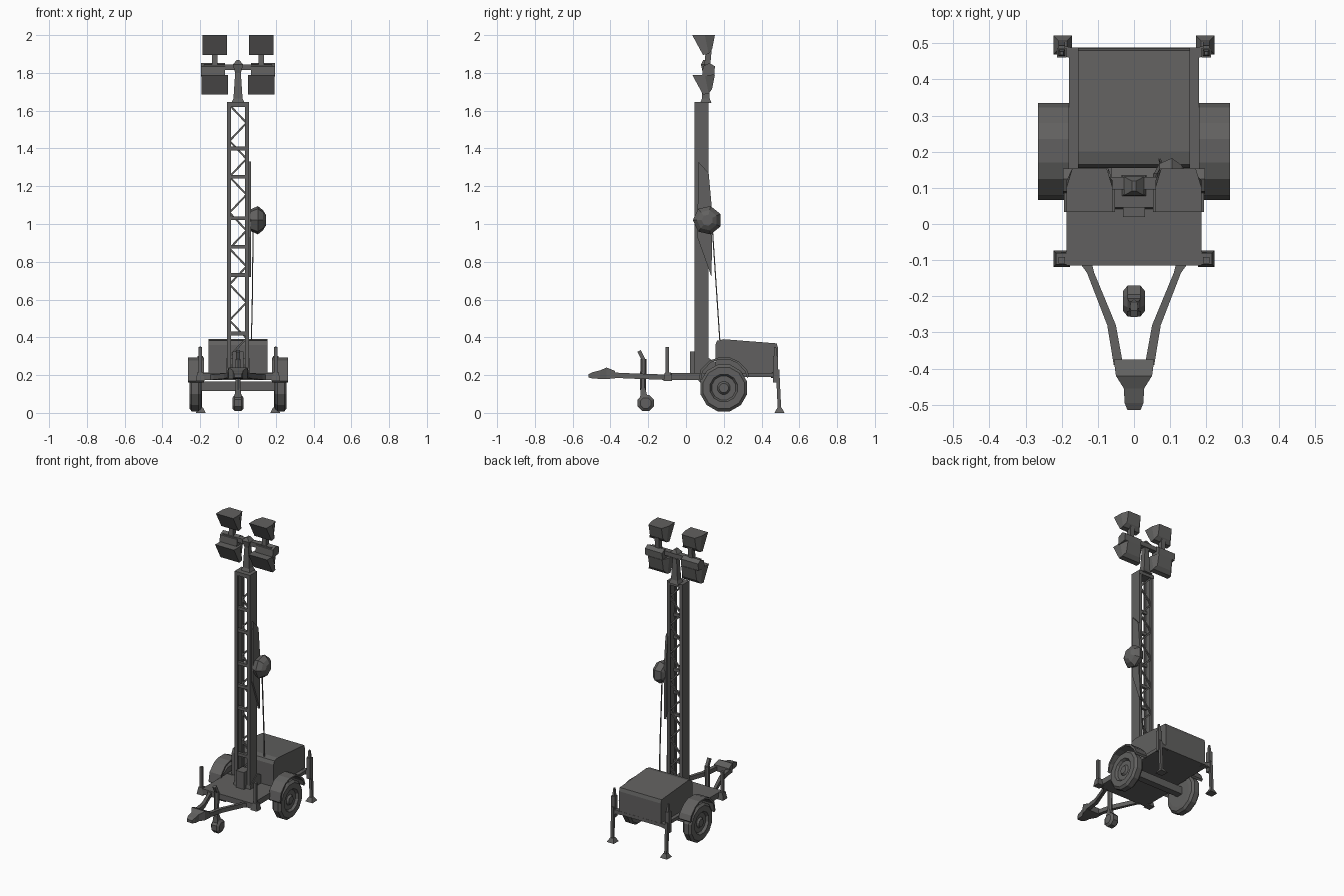
import bpy, bmesh, math
from mathutils import Vector

DARK = bpy.data.materials.new("dark_grey")
DARK.diffuse_color = (0.12, 0.118, 0.115, 1)


def finish(name, bm):
    bmesh.ops.recalc_face_normals(bm, faces=bm.faces[:])
    me = bpy.data.meshes.new(name)
    bm.to_mesh(me)
    bm.free()
    me.materials.append(DARK)
    ob = bpy.data.objects.new(name, me)
    bpy.context.collection.objects.link(ob)
    return ob


def loft(name, rings):
    """Skin a list of equal-length rings and cap both ends."""
    bm = bmesh.new()
    vs = [[bm.verts.new(p) for p in r] for r in rings]
    n = len(vs[0])
    for a, b in zip(vs, vs[1:]):
        for i in range(n):
            bm.faces.new((a[i], a[(i + 1) % n], b[(i + 1) % n], b[i]))
    bm.faces.new(vs[0])
    bm.faces.new(vs[-1])
    return finish(name, bm)


def box(name, x0, x1, y0, y1, z0, z1):
    return loft(name, [[(x0, y0, z), (x1, y0, z), (x1, y1, z), (x0, y1, z)] for z in (z0, z1)])


def prism(name, profile, x0, x1):
    """Extrude a (y, z) profile along x."""
    return loft(name, [[(x, y, z) for y, z in profile] for x in (x0, x1)])


def bar(name, a, b, r0, r1=None, n=4):
    """Straight bar with n sides between two points."""
    a, b = Vector(a), Vector(b)
    d = (b - a).normalized()
    u = d.cross(Vector((0, 0, 1)) if abs(d.z) < 0.9 else Vector((0, 1, 0))).normalized()
    v = d.cross(u)
    t = [2 * math.pi * (i + 0.5) / n for i in range(n)]
    return loft(name, [[p + (u * math.cos(k) + v * math.sin(k)) * r for k in t]
                       for p, r in ((a, r0), (b, r1 or r0))])


def disc(name, y, z, xr, n):
    """Turned part about the x axis; xr = (x, radius) pairs."""
    t = [2 * math.pi * (i + 0.5) / n for i in range(n)]
    return loft(name, [[(x, y + r * math.cos(k), z + r * math.sin(k)) for k in t] for x, r in xr])


# Chassis deck, rear rails and axle
box("deck", -0.187, 0.187, -0.115, 0.16, 0.175, 0.212)
box("rear_frame", -0.18, 0.18, 0.16, 0.488, 0.19, 0.212)
box("axle", -0.2, 0.2, 0.18, 0.225, 0.115, 0.165)

# Generator housing with a slightly sloping, chamfered lid
prism("generator_housing", [(0.155, 0.205), (0.487, 0.205), (0.487, 0.345), (0.48, 0.368),
                            (0.2, 0.39), (0.165, 0.382), (0.155, 0.36)], -0.155, 0.155)

# Wheels, fenders and outriggers, both sides
for s, side in ((-1, "left"), (1, "right")):
    disc(side + "_wheel", 0.2, 0.132, [(s * x, r) for x, r in
         ((0.192, 0.09), (0.195, 0.115), (0.21, 0.128), (0.245, 0.128), (0.258, 0.113),
          (0.258, 0.075), (0.242, 0.065), (0.242, 0.035), (0.254, 0.025))], 12)
    outer = [(0.066, 0.17), (0.078, 0.23), (0.125, 0.277), (0.17, 0.292), (0.235, 0.292),
             (0.28, 0.272), (0.322, 0.23), (0.335, 0.195)]
    inner = [(0.2 + (y - 0.2) * 0.92, z - 0.01) for y, z in reversed(outer)]
    prism(side + "_fender", outer + inner, s * 0.18, s * 0.265)
    box(side + "_fender_bracket", *sorted((s * 0.15, s * 0.185)), 0.15, 0.27, 0.19, 0.215)

    # Rear leg, lowered
    bar(side + "_rear_leg", (s * 0.2, 0.495, 0.015), (s * 0.2, 0.485, 0.23), 0.013)
    bar(side + "_rear_leg_sleeve", (s * 0.2, 0.474, 0.16), (s * 0.2, 0.474, 0.3), 0.019)
    bar(side + "_rear_leg_crank", (s * 0.2, 0.474, 0.3), (s * 0.2, 0.472, 0.35), 0.013, 0.007)
    bar(side + "_rear_leg_arm", (s * 0.14, 0.465, 0.2), (s * 0.2, 0.48, 0.2), 0.02)
    bar(side + "_rear_foot", (s * 0.197, 0.495, 0), (s * 0.197, 0.495, 0.028), 0.037, 0.016)

    # Front leg, raised
    bar(side + "_front_leg", (s * 0.2, -0.1, 0.17), (s * 0.2, -0.1, 0.35), 0.013)
    bar(side + "_front_foot", (s * 0.2, -0.096, 0.168), (s * 0.2, -0.096, 0.215), 0.033, 0.022)
    bar(side + "_front_leg_arm", (s * 0.15, -0.09, 0.195), (s * 0.2, -0.095, 0.195), 0.022)

    # Drawbar arm, bent near the coupler
    path = [(0.135, -0.105, 0.188), (0.12, -0.135, 0.19), (0.062, -0.28, 0.195), (0.043, -0.39, 0.2)]
    widths = (0.017, 0.01, 0.012, 0.013)
    loft(side + "_drawbar", [[(s * (x + a * w), y, z + b * 0.014) for a, b in
         ((-1, -1), (1, -1), (1, 1), (-1, 1))] for (x, y, z), w in zip(path, widths)])

# Coupler
loft("coupler", [[(a * w, y, z0 if b < 0 else z1) for a, b in ((-1, -1), (1, -1), (1, 1), (-1, 1))]
     for y, w, z0, z1 in ((-0.375, 0.056, 0.182, 0.222), (-0.42, 0.05, 0.18, 0.24),
                          (-0.455, 0.028, 0.18, 0.225), (-0.495, 0.026, 0.182, 0.215),
                          (-0.515, 0.018, 0.187, 0.205))])

# Jockey wheel with post and crank
disc("jockey_wheel", -0.213, 0.052, [(-0.03, 0.03), (-0.018, 0.046), (0.018, 0.046), (0.03, 0.03)], 8)
bar("jockey_fork", (0, -0.222, 0.07), (0, -0.228, 0.13), 0.03, 0.018)
bar("jockey_post", (0, -0.228, 0.12), (0, -0.225, 0.285), 0.016, n=6)
bar("jockey_crank", (0, -0.222, 0.275), (0, -0.248, 0.328), 0.014)

# Mast: side channels, top and bottom caps
for s, side in ((-1, "left"), (1, "right")):
    box(side + "_mast_web", *sorted((s * 0.045, s * 0.057)), 0.045, 0.118, 0.2, 1.64)
    for y0, y1, part in ((0.045, 0.058, "front"), (0.106, 0.118, "back")):
        box(f"{side}_mast_{part}_flange", *sorted((s * 0.036, s * 0.05)), y0, y1, 0.2, 1.64)
box("mast_cap", -0.057, 0.057, 0.045, 0.12, 1.62, 1.645)
prism("mast_foot", [(0.04, 0.2), (0.155, 0.2), (0.155, 0.27), (0.12, 0.29), (0.045, 0.235)], -0.062, 0.062)
box("winch", -0.03, 0.03, 0.02, 0.09, 0.2, 0.325)

# Mast lattice: zigzag braces at the back, rungs at the front
levels = [0.3 + i * 0.095 for i in range(15)]
for i, (z0, z1) in enumerate(zip(levels, levels[1:])):
    s = 1 if i % 2 else -1
    bar("mast_brace", (s * 0.045, 0.108, z0), (-s * 0.045, 0.108, z1), 0.007)
for z in (0.42, 0.73, 0.88, 1.03, 1.25, 1.4):
    box("mast_rung", -0.045, 0.045, 0.05, 0.068, z - 0.01, z + 0.01)

# Cable guide, cable reel and hanging cable on the right of the mast
prism("cable_guide", [(0.06, 0.93), (0.135, 0.72), (0.14, 1.05), (0.12, 1.27), (0.065, 1.33)], 0.052, 0.068)
disc("cable_reel", 0.113, 1.02, [(0.055, 0.03), (0.07, 0.06), (0.105, 0.077), (0.132, 0.055), (0.147, 0.03)], 7)
bar("hanging_cable", (0.08, 0.14, 0.97), (0.075, 0.168, 0.55), 0.004)
bar("hanging_cable_end", (0.075, 0.168, 0.55), (0.07, 0.18, 0.37), 0.004)

# Lamp head: tapered stem and crossbar
loft("head_stem", [[(a * w, 0.105 + b * d, z) for a, b in ((-1, -1), (1, -1), (1, 1), (-1, 1))]
     for z, w, d in ((1.64, 0.035, 0.03), (1.665, 0.024, 0.02), (1.8, 0.015, 0.016),
                     (1.845, 0.028, 0.026), (1.868, 0.006, 0.014))])
box("crossbar", -0.18, 0.18, 0.095, 0.13, 1.815, 1.845)

# Four floodlights: slanted front glass, smaller back, yoke to the crossbar
for s, side in ((-1, "left"), (1, "right")):
    for row, dz, h in (("upper", 0.21, 0.125), ("lower", 0.0, 0.128)):
        cx = s * 0.123
        hw = 0.064 if row == "upper" else 0.07
        front = [(0.033, 1.79 + dz), (0.09, 1.685 + dz)]
        middle = [(0.1, 1.79 + dz), (0.12, 1.69 + dz)]
        back = [(0.153, 1.79 + dz), (0.138, 1.715 + dz)]
        loft(f"{side}_{row}_floodlight",
             [[(cx - w, *p[0]), (cx + w, *p[0]), (cx + w, *p[1]), (cx - w, *p[1])]
              for p, w in ((front, hw), (middle, hw), (back, hw * 0.75))])
        end = (cx, 0.12, 1.92) if row == "upper" else (cx, 0.115, 1.77)
        bar(f"{side}_{row}_yoke", (cx, 0.112, 1.83), end, 0.022)
    prism(side + "_lamp_hinge", [(0.085, 1.78), (0.15, 1.79), (0.153, 1.835), (0.125, 1.852), (0.09, 1.835)],
          s * 0.07, s * 0.197)
